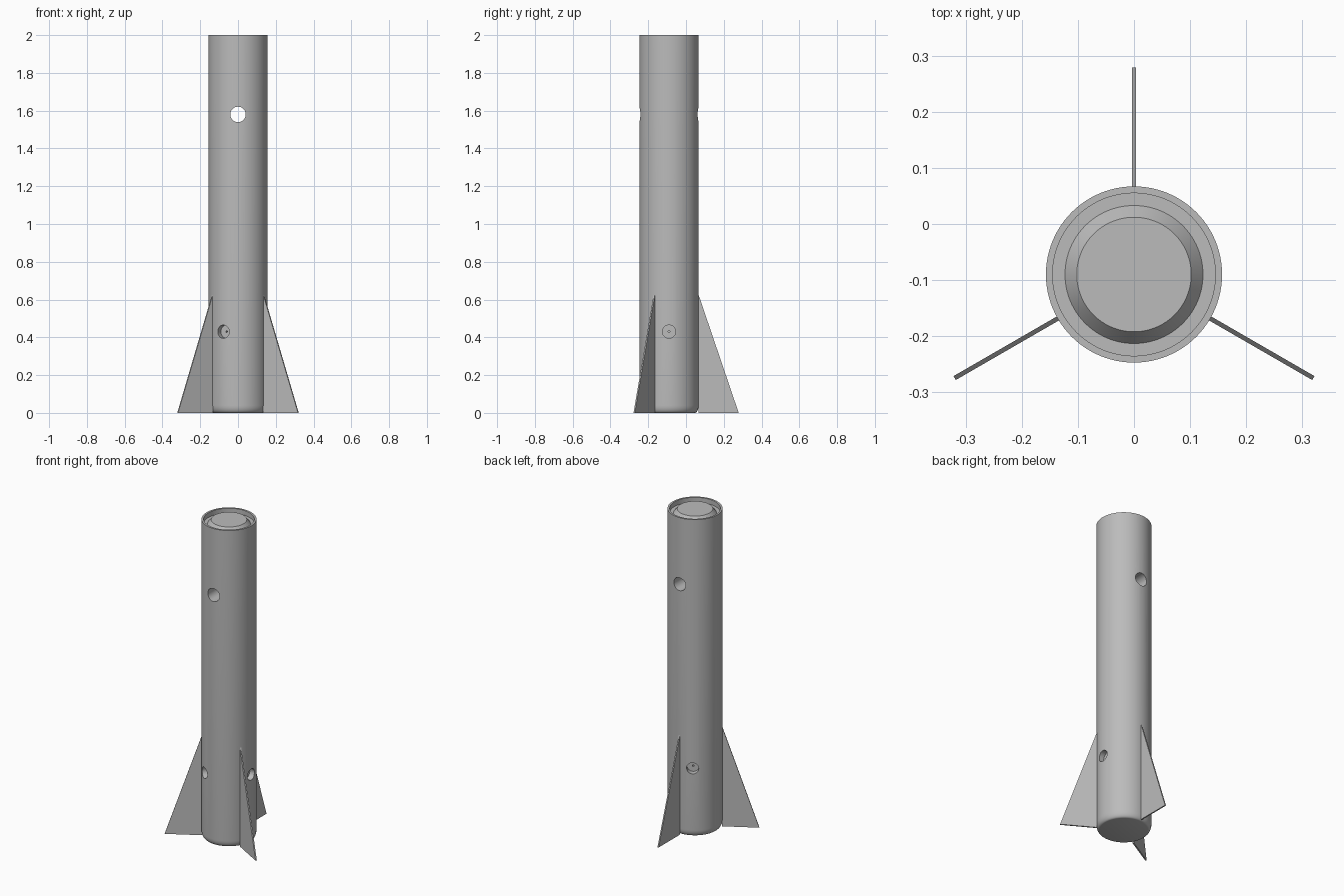
import bpy, bmesh, math
from mathutils import Matrix, Vector

if "Cube" in bpy.data.objects:
    bpy.data.objects.remove(bpy.data.objects["Cube"])

CY = -0.09          # y of the body axis
SEG = 96

grey = bpy.data.materials.new("light_grey")
grey.diffuse_color = (0.5, 0.5, 0.5, 1)
grey.use_nodes = True
grey.node_tree.nodes["Principled BSDF"].inputs["Base Color"].default_value = grey.diffuse_color


def finish(name, bm, mat=grey):
    bmesh.ops.recalc_face_normals(bm, faces=bm.faces)
    me = bpy.data.meshes.new(name)
    bm.to_mesh(me)
    bm.free()
    ob = bpy.data.objects.new(name, me)
    bpy.context.collection.objects.link(ob)
    me.materials.append(mat)
    return ob


def lathe(name, profile):
    """Closed solid from (radius, z) points, capped at both ends."""
    bm = bmesh.new()
    rings = []
    for r, z in profile:
        rings.append([bm.verts.new((r * math.cos(2 * math.pi * i / SEG),
                                    CY + r * math.sin(2 * math.pi * i / SEG), z))
                      for i in range(SEG)])
    for a, b in zip(rings, rings[1:]):
        for i in range(SEG):
            j = (i + 1) % SEG
            bm.faces.new((a[i], a[j], b[j], b[i]))
    bm.faces.new(rings[0][::-1])
    bm.faces.new(rings[-1])
    return finish(name, bm)


def drill(target, angle, z, radius, start, end):
    """Cut a round radial bore between two distances from the body axis."""
    d = Vector((math.cos(angle), math.sin(angle), 0))
    pos = Vector((0, CY, z)) + d * (start + end) / 2
    rot = d.to_track_quat('Z', 'Y').to_matrix().to_4x4()
    bm = bmesh.new()
    bmesh.ops.create_cone(bm, cap_ends=True, segments=32, radius1=radius,
                          radius2=radius, depth=end - start,
                          matrix=Matrix.Translation(pos) @ rot)
    cutter = finish("bore_cutter", bm)
    cutter.hide_render = True
    mod = target.modifiers.new("bore", 'BOOLEAN')
    mod.operation = 'DIFFERENCE'
    mod.solver = 'EXACT'
    mod.object = cutter
    bpy.context.view_layer.objects.active = target
    bpy.ops.object.modifier_apply(modifier=mod.name)
    bpy.data.objects.remove(cutter)


# Body: rounded tail, straight wall, recessed ledge and bevelled plug on top
tail = [(0.137 + 0.02 * math.sin(t * math.pi / 12), 0.04 - 0.04 * math.cos(t * math.pi / 12))
        for t in range(7)]
body = lathe("body_tube", tail + [(0.157, 2.0), (0.145, 2.0), (0.145, 1.97),
                                  (0.123, 1.97), (0.102, 1.997)])

# Cross bore through the upper body
drill(body, math.pi / 2, 1.58, 0.041, -0.3, 0.3)

# Three screw pockets with a pilot hole, set between the fins
for k in range(3):
    a = k * 2 * math.pi / 3
    drill(body, a, 0.43, 0.035, 0.121, 0.25)
    drill(body, a, 0.43, 0.005, 0.09, 0.25)

bpy.ops.object.select_all(action='DESELECT')
body.select_set(True)
bpy.context.view_layer.objects.active = body
bpy.ops.object.shade_smooth_by_angle(angle=math.radians(30))

# Three thin triangular fins
T = 0.004
for k in range(3):
    rot = Matrix.Translation((0, CY, 0)) @ Matrix.Rotation(math.pi / 2 + k * 2 * math.pi / 3, 4, 'Z')
    bm = bmesh.new()
    sides = [[bm.verts.new(rot @ Vector((r, s * T, z)))
              for r, z in ((0.155, 0), (0.369, 0), (0.155, 0.63))] for s in (-1, 1)]
    bm.faces.new(sides[0])
    bm.faces.new(sides[1][::-1])
    for i in range(3):
        j = (i + 1) % 3
        bm.faces.new((sides[0][i], sides[1][i], sides[1][j], sides[0][j]))
    finish("fin_%d" % (k + 1), bm)
